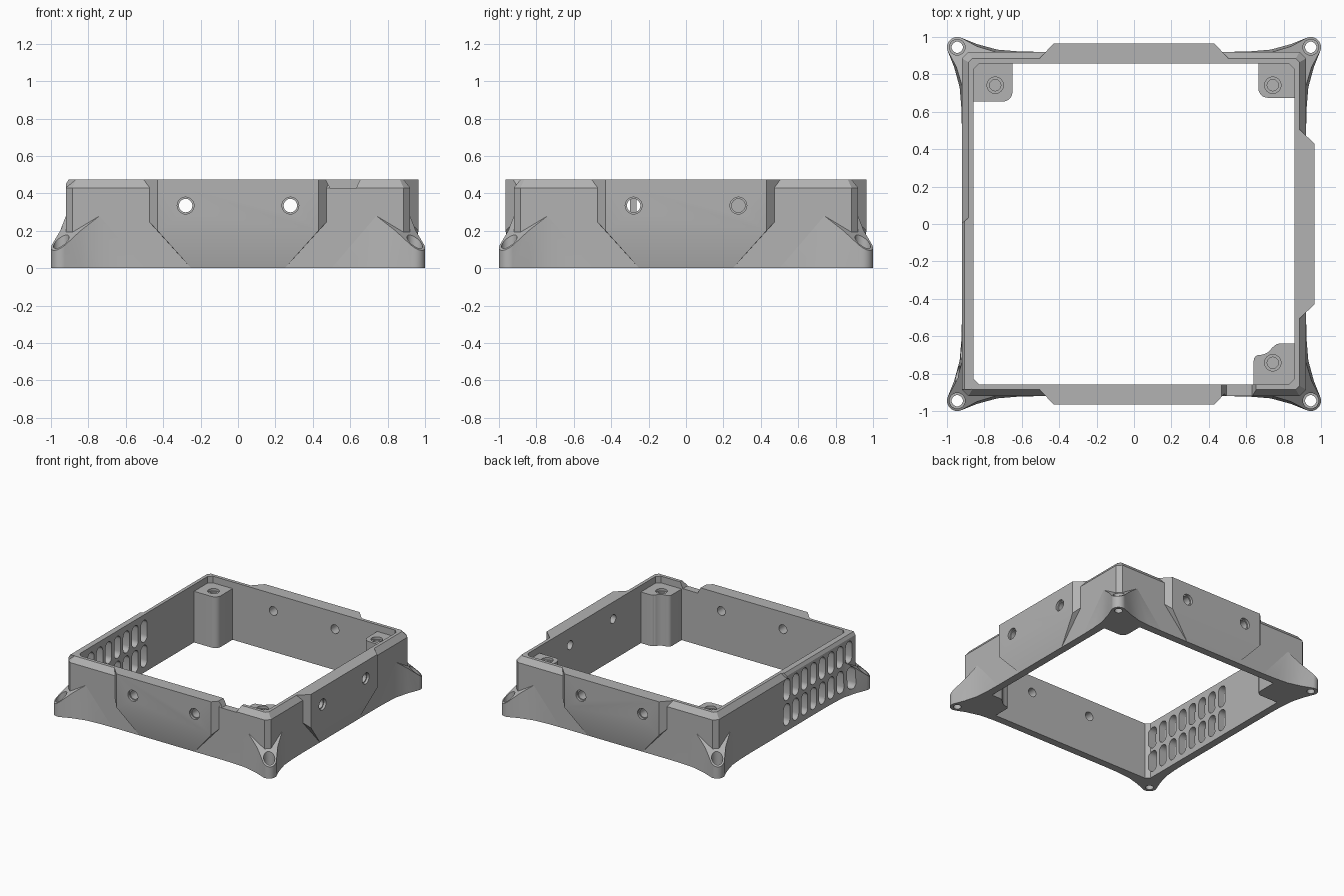
import bpy, bmesh
from math import cos, sin, pi, radians
from mathutils import Vector, Matrix

if "Cube" in bpy.data.objects:
    bpy.data.objects.remove(bpy.data.objects["Cube"])

grey = bpy.data.materials.new("plain grey")
grey.use_nodes = True
grey.diffuse_color = (0.45, 0.45, 0.45, 1)
grey.node_tree.nodes["Principled BSDF"].inputs["Base Color"].default_value = grey.diffuse_color

INNER, OUTER, HEIGHT = 0.858, 0.92, 0.475


def make(name, bm, cutter=False):
    bmesh.ops.remove_doubles(bm, verts=bm.verts, dist=1e-5)
    bmesh.ops.recalc_face_normals(bm, faces=bm.faces)
    mesh = bpy.data.meshes.new(name)
    bm.to_mesh(mesh)
    bm.free()
    obj = bpy.data.objects.new(name, mesh)
    bpy.context.collection.objects.link(obj)
    mesh.materials.append(grey)
    obj.hide_render = cutter
    if cutter:
        obj.hide_viewport = True
    return obj


def loft(bm, rings, closed=False):
    """Skin a list of point rings; cap the ends or close into a loop."""
    loops = [[bm.verts.new(p) for p in ring] for ring in rings]
    n = len(loops[0])
    pairs = list(zip(loops, loops[1:]))
    if closed:
        pairs.append((loops[-1], loops[0]))
    else:
        bm.faces.new(loops[0])
        bm.faces.new(loops[-1])
    for a, b in pairs:
        for i in range(n):
            j = (i + 1) % n
            bm.faces.new((a[i], a[j], b[j], b[i]))


def prism(bm, pts, lo, hi, axis):
    place = {"x": lambda u, v, w: (w, u, v),
             "y": lambda u, v, w: (u, w, v),
             "z": lambda u, v, w: (u, v, w)}[axis]
    loft(bm, [[place(u, v, w) for u, v in pts] for w in (lo, hi)])


def arc(cx, cy, r, start, end, n):
    return [(cx + r * cos(radians(start + (end - start) * i / n)),
             cy + r * sin(radians(start + (end - start) * i / n))) for i in range(n + 1)]


def disc(cx, cy, r):
    return arc(cx, cy, r, 0, 348.75, 31)


def octagon(h, c, z):
    quarter = [(h, -h + c), (h, h - c)]
    pts = []
    for x, y in quarter, [(-b, a) for a, b in quarter], \
            [(-a, -b) for a, b in quarter], [(b, -a) for a, b in quarter]:
        pts += [(*x, z), (*y, z)]
    return pts


# Square wall with a chamfered top rim
bm = bmesh.new()
loft(bm, [octagon(OUTER, 0.035, 0), octagon(OUTER, 0.035, 0.43),
          octagon(0.885, 0.02, HEIGHT), octagon(INNER, 0.03, HEIGHT),
          octagon(INNER, 0.03, 0)], closed=True)
wall = make("wall_frame", bm)

# Fuller rim over the vented half of the left wall
bm = bmesh.new()
section = [(-0.87, 0), (-OUTER, 0), (-OUTER, 0.45), (-0.905, HEIGHT), (-0.87, HEIGHT)]
loft(bm, [[(x, y - (x + 0.87) * slant, z) for x, z in section]
          for y, slant in ((-0.885, 0), (0.045, -0.8))])
vent_wall = make("vent_wall", bm)

# Raised side panels: front, right and back
bm = bmesh.new()
for turn in range(3):
    verts = []
    for s in (-1, 1):
        for a, o, z in ((0.43, 0.965, HEIGHT), (0.43, 0.965, 0.2), (0.505, 0.885, HEIGHT),
                        (0.505, 0.885, 0.28), (0.25, 0.92, 0), (0.25, 0.87, 0),
                        (0.505, 0.87, HEIGHT), (0.505, 0.87, 0.28)):
            p = Matrix.Rotation(turn * pi / 2, 3, "Z") @ Vector((a * s, -o, z))
            verts.append(bm.verts.new(p))
    bmesh.ops.convex_hull(bm, input=verts)
panels = make("side_panels", bm)


# Flared corner feet with a sloping top
def mirrored(half):
    return half + [(y, x) for x, y in reversed(half)]


def slope(x, y):
    return 0.28 - 0.6 * (x + y - 1.66)


tip = arc(0.945, 0.945, 0.055, 110, 52, 4)
base = mirrored([(0.5, 0.9), (0.5, 0.92), (0.62, 0.923), (0.73, 0.932), (0.84, 0.962)] + tip)
top = mirrored([(0.74, 0.9)] + [(0.74, 0.92)] * 3 + [(0.84, 0.95)] + tip)
base.append((0.9, 0.9))
top.append((0.9, 0.9))
bm = bmesh.new()
for sx in (-1, 1):
    for sy in (-1, 1):
        loft(bm, [[(x * sx, y * sy, 0) for x, y in base],
                  [(x * sx, y * sy, slope(x, y)) for x, y in top]])
feet = make("corner_feet", bm)

# Inner screw posts in three corners
bm = bmesh.new()
for sx, x, y in ((1, 0.665, 0.675), (-1, 0.65, 0.655)):
    pts = [(0.87, 0.87), (x, 0.87)] + arc(x + 0.05, y + 0.05, 0.05, 180, 270, 6) + [(0.87, y)]
    prism(bm, [(u * sx, v) for u, v in pts], 0, 0.42, "z")
pts = [(0.87, -0.87), (0.64, -0.87)] + arc(0.67, -0.73, 0.03, 180, 90, 4) \
    + arc(0.67, -0.62, 0.08, -80, -30, 5) + arc(0.775, -0.67, 0.03, 150, 90, 4) + [(0.87, -0.64)]
prism(bm, pts, 0, 0.42, "z")
posts = make("screw_posts", bm)

# Cutters: through holes, wider recesses, vents and the rim notch
holes, recesses = bmesh.new(), bmesh.new()
for s in (-1, 1):
    for t in (-1, 1):
        prism(holes, disc(0.945 * s, 0.945 * t, 0.03), -0.1, 0.3, "z")
        prism(recesses, disc(0.945 * s, 0.945 * t, 0.042), 0.06, 0.3, "z")
        if s + t > -2:
            prism(holes, disc(0.742 * s, 0.742 * t, 0.03), 0.15, 0.5, "z")
            prism(recesses, disc(0.742 * s, 0.742 * t, 0.044), 0.4, 0.5, "z")
        prism(holes, disc(0.28 * s, 0.335, 0.036), 0.8 * t, 1.1 * t, "y")
        prism(recesses, disc(0.28 * s, 0.335, 0.045), 0.945 * t, 1.1 * t, "y")
    prism(holes, disc(0.28 * s, 0.335, 0.036), 0.8, 1.1, "x")
    prism(recesses, disc(0.28 * s, 0.335, 0.045), 0.945, 1.1, "x")
for i in range(8):
    y = -0.8 + 0.115 * i
    for low, high in ((0.045, 0.225), (0.25, 0.43)):
        r = 0.04
        prism(holes, arc(y, high - r, r, 0, 180, 8) + arc(y, low + r, r, 180, 360, 8),
              -1.1, -0.8, "x")
prism(holes, [(0.455, 0.5), (0.495, 0.425), (0.63, 0.425), (0.665, 0.5)], -1.1, -0.8, "y")
cutters = [make("hole_cutter", holes, True), make("recess_cutter", recesses, True)]

# Cut every part and finish the shading
for obj in (wall, vent_wall, panels, feet, posts):
    bpy.ops.object.select_all(action="DESELECT")
    bpy.context.view_layer.objects.active = obj
    obj.select_set(True)
    for cutter in cutters:
        mod = obj.modifiers.new("cut", "BOOLEAN")
        mod.operation = "DIFFERENCE"
        mod.solver = "EXACT"
        mod.object = cutter
        bpy.ops.object.modifier_apply(modifier=mod.name)
    bpy.ops.object.shade_smooth_by_angle(angle=radians(25))
